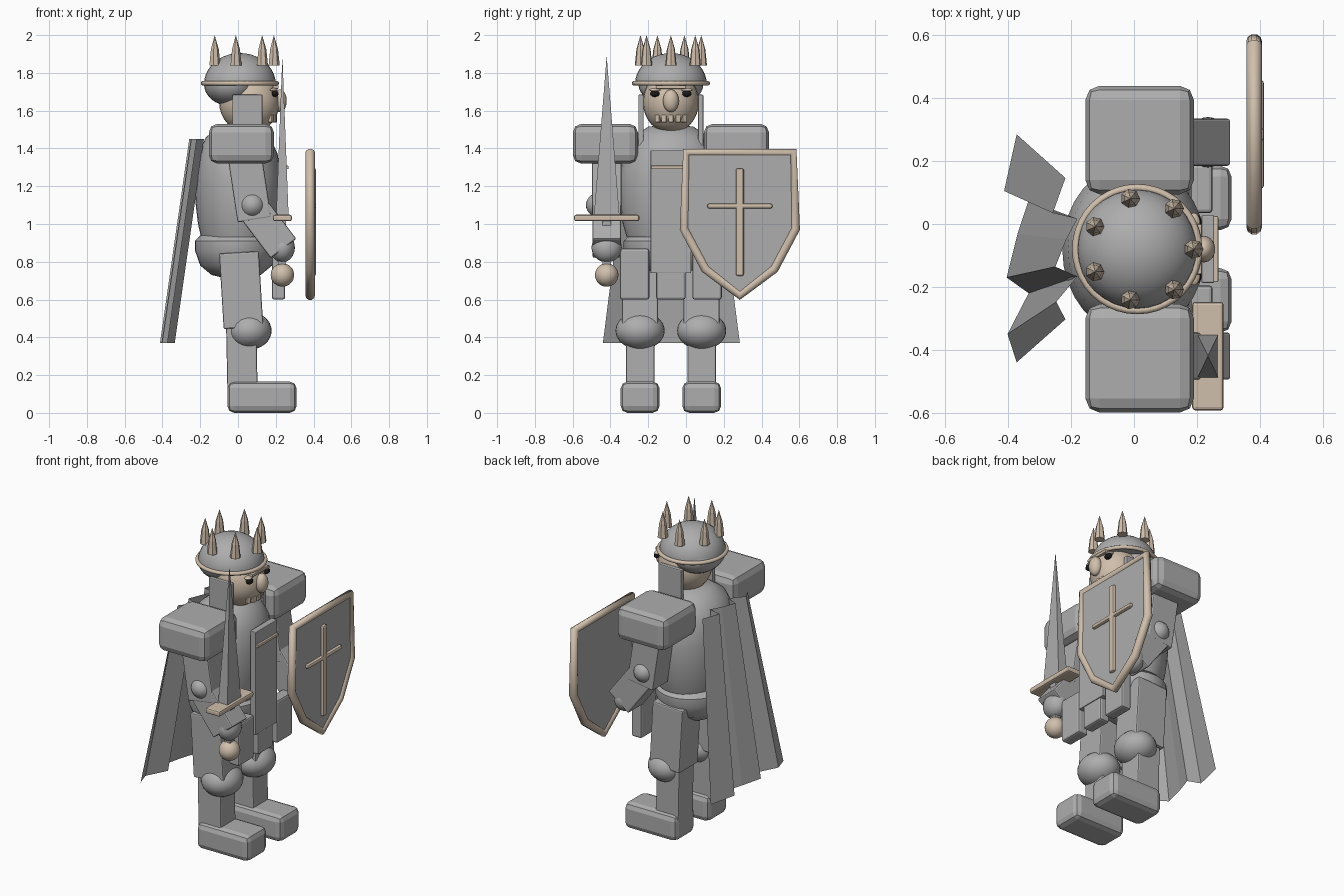
import bpy, bmesh, math
from mathutils import Vector, Matrix

if "Cube" in bpy.data.objects:
    bpy.data.objects.remove(bpy.data.objects["Cube"])

CY = -0.08          # body centre line


def material(name, rgb):
    m = bpy.data.materials.new(name)
    m.diffuse_color = (*rgb, 1)
    m.use_nodes = True
    m.node_tree.nodes["Principled BSDF"].inputs["Base Color"].default_value = m.diffuse_color
    return m


GREY = material("steel_grey", (0.42, 0.42, 0.42))
TAN = material("warm_tan", (0.63, 0.52, 0.41))
BLACK = material("black", (0.01, 0.01, 0.01))


def finish(name, bm, mat, smooth=False):
    bmesh.ops.recalc_face_normals(bm, faces=bm.faces)
    me = bpy.data.meshes.new(name)
    bm.to_mesh(me)
    bm.free()
    me.materials.append(mat)
    ob = bpy.data.objects.new(name, me)
    bpy.context.collection.objects.link(ob)
    if smooth:
        bpy.ops.object.select_all(action='DESELECT')
        ob.select_set(True)
        bpy.context.view_layer.objects.active = ob
        bpy.ops.object.shade_smooth_by_angle(angle=math.radians(35))
    return ob


def box(name, loc, size, mat=GREY, bevel=0.0, tilt=0.0, yaw=0.0):
    bm = bmesh.new()
    bmesh.ops.create_cube(bm, size=1)
    bmesh.ops.scale(bm, vec=size, verts=bm.verts)
    ob = finish(name, bm, mat)
    ob.location = loc
    ob.rotation_euler = (0, tilt, yaw)
    if bevel:
        b = ob.modifiers.new("bevel", 'BEVEL')
        b.width, b.segments = bevel, 2
    return ob


def ball(name, loc, radii, mat=GREY):
    bm = bmesh.new()
    bmesh.ops.create_uvsphere(bm, u_segments=28, v_segments=16, radius=1)
    bmesh.ops.scale(bm, vec=radii, verts=bm.verts)
    ob = finish(name, bm, mat, True)
    ob.location = loc
    return ob


def lathe(name, profile, loc, mat=GREY, steps=32, sy=1.0, smooth=True):
    bm = bmesh.new()
    vs = [bm.verts.new((r, 0, z)) for r, z in profile]
    es = [bm.edges.new(p) for p in zip(vs, vs[1:])]
    bmesh.ops.spin(bm, geom=vs + es, cent=(0, 0, 0), axis=(0, 0, 1),
                   angle=math.tau, steps=steps, use_duplicate=False)
    bmesh.ops.remove_doubles(bm, verts=bm.verts, dist=0.0005)
    bmesh.ops.scale(bm, vec=(1, sy, 1), verts=bm.verts)
    ob = finish(name, bm, mat, smooth)
    ob.location = loc
    return ob


def tube(name, points, radius, mat):
    cu = bpy.data.curves.new(name, 'CURVE')
    cu.dimensions = '3D'
    cu.bevel_depth, cu.bevel_resolution = radius, 3
    sp = cu.splines.new('POLY')
    sp.points.add(len(points) - 1)
    for p, co in zip(sp.points, points):
        p.co = (*co, 1)
    sp.use_cyclic_u = True
    cu.materials.append(mat)
    ob = bpy.data.objects.new(name, cu)
    bpy.context.collection.objects.link(ob)
    return ob


# Torso and hips
lathe("torso", [(0, 1.53), (0.1, 1.515), (0.17, 1.46), (0.21, 1.37), (0.228, 1.25),
                (0.226, 1.12), (0.212, 1.0), (0.195, 0.93), (0, 0.93)], (0, CY, 0), sy=1.2)
lathe("hips", [(0, 0.945), (0.19, 0.94), (0.218, 0.91), (0.218, 0.86), (0.19, 0.78),
               (0.13, 0.73), (0, 0.7)], (-0.01, CY, 0), sy=1.15)

# Tabard and waist plates
box("tabard", (0.235, CY, 1.065), (0.04, 0.215, 0.65), bevel=0.004)
box("tabard_stripe", (0.26, CY, 1.3), (0.016, 0.21, 0.018), TAN, 0.004)
for i, top in ((-1, 0.87), (0, 0.76), (1, 0.87)):
    box("waist_plate", (0.215, CY + i * 0.192, (top + 0.6) / 2),
        (0.07, 0.155, top - 0.6), bevel=0.012)

# Limbs, both sides
for s in (-1, 1):
    leg, arm = CY + s * 0.163, CY + s * 0.34
    box("foot", (0.127, leg, 0.083), (0.366, 0.205, 0.165), bevel=0.035)
    box("shin", (0.02, leg, 0.31), (0.16, 0.15, 0.38), bevel=0.008, tilt=-0.02)
    ball("knee", (0.06, leg, 0.435), (0.118, 0.13, 0.1))
    box("thigh", (0.017, leg, 0.65), (0.21, 0.19, 0.4), bevel=0.008, tilt=-0.06)
    box("upper_arm", (0.06, arm, 1.2), (0.18, 0.155, 0.36), bevel=0.008, tilt=-0.15)
    ball("elbow", (0.075, arm + s * 0.02, 1.1), (0.072, 0.09, 0.072))
    box("forearm", (0.15, arm, 0.99), (0.17, 0.15, 0.3), bevel=0.008, tilt=-0.65)
    ball("hand", (0.235, arm, 0.875), (0.066, 0.08, 0.078))
    box("shoulder_guard", (0.018, CY + s * 0.347, 1.425), (0.345, 0.345, 0.21), bevel=0.045)
    box("cheek_guard", (0.05, CY + s * 0.158, 1.54), (0.16, 0.028, 0.29), bevel=0.006)
    ball("eye", (0.197, CY + s * 0.085, 1.69), (0.018, 0.025, 0.017), BLACK)
    ball("eyelid", (0.19, CY + s * 0.085, 1.71), (0.02, 0.03, 0.01), TAN)

# Head, nose and teeth
ball("head", (0.06, CY, 1.645), (0.16, 0.148, 0.165), TAN)
ball("nose", (0.222, CY, 1.652), (0.036, 0.042, 0.06), TAN)
box("brow_plate", (0.2, CY, 1.725), (0.03, 0.16, 0.018), TAN, 0.004)
for i in range(5):
    a = (i - 2) * 0.27
    box("tooth", (0.055 + 0.14 * math.cos(a), CY + 0.135 * math.sin(a), 1.558),
        (0.022, 0.027, 0.04), TAN, 0.004, yaw=a)

# Helmet with rear guard, band and crown spikes
dome = [(0.19 * math.cos(t), 0.165 * math.sin(t)) for t in
        [i * math.pi / 20 for i in range(11)]]
lathe("helmet_dome", [(0, 0)] + dome, (0.01, CY, 1.74))
ball("helmet_rear", (-0.04, CY, 1.74), (0.14, 0.172, 0.115))
bandpts = [(0.01 + 0.195 * math.cos(t), CY + 0.195 * math.sin(t), 1.745) for t in
           [i * math.tau / 40 for i in range(40)]]
tube("helmet_band", bandpts, 0.012, TAN)
for i in range(7):
    a = i * math.tau / 7
    lathe("crown_spike", [(0, 0), (0.031, 0), (0.022, 0.085), (0, 0.16)],
          (0.025 + 0.165 * math.cos(a), CY + 0.165 * math.sin(a), 1.84),
          TAN, steps=7, smooth=False)

# Sword
SX, SY = 0.235, -0.42
ball("sword_pommel", (SX, SY, 0.73), (0.062, 0.062, 0.062), TAN)
box("sword_grip", (SX, SY, 0.9), (0.04, 0.045, 0.28))
box("sword_guard", (SX, SY, 1.032), (0.1, 0.345, 0.034), TAN, 0.01)
bm = bmesh.new()
base = [bm.verts.new((SX + a * 0.033, SY + b * 0.068, 1.04))
        for a, b in ((-1, -1), (1, -1), (1, 1), (-1, 1))]
tip = bm.verts.new((SX, SY, 1.89))
bm.faces.new(base)
for i in range(4):
    bm.faces.new((base[i], base[(i + 1) % 4], tip))
finish("sword_blade", bm, GREY)

# Shield: plate, round rim and raised cross
half = [(0.283, 1.38), (0.295, 0.975), (0.182, 0.762), (0, 0.622)]
outline = half + [(-y, z) for y, z in half[-2::-1]]
HX, HY = 0.382, 0.285
tube("shield_rim", [(HX, HY + y, z) for y, z in outline], 0.025, TAN)
bm = bmesh.new()
f = bm.faces.new([bm.verts.new((HX - 0.012, HY + y, z)) for y, z in outline])
ext = bmesh.ops.extrude_face_region(bm, geom=[f])["geom"]
bmesh.ops.translate(bm, vec=(0.024, 0, 0), verts=[v for v in ext
                                                  if isinstance(v, bmesh.types.BMVert)])
finish("shield_plate", bm, GREY)
box("shield_cross_upright", (0.396, HY, 1.01), (0.034, 0.042, 0.57), TAN, 0.01)
box("shield_cross_arm", (0.396, HY, 1.095), (0.034, 0.345, 0.025), TAN, 0.01)

# Pleated cape, flaring and sloping backward toward the hem
hem = [(-0.373, 0.285), (-0.413, 0.105), (-0.335, 0.075), (-0.37, -0.03),
       (-0.405, -0.17), (-0.335, -0.22), (-0.402, -0.35), (-0.373, -0.44)]
bm = bmesh.new()
low = [bm.verts.new((x, y, 0.37)) for x, y in hem]
high = [bm.verts.new((x + 0.155, CY + (y - CY) * 0.62, 1.45)) for x, y in hem]
for i in range(len(hem) - 1):
    bm.faces.new((low[i], low[i + 1], high[i + 1], high[i]))
finish("cape", bm, GREY)
